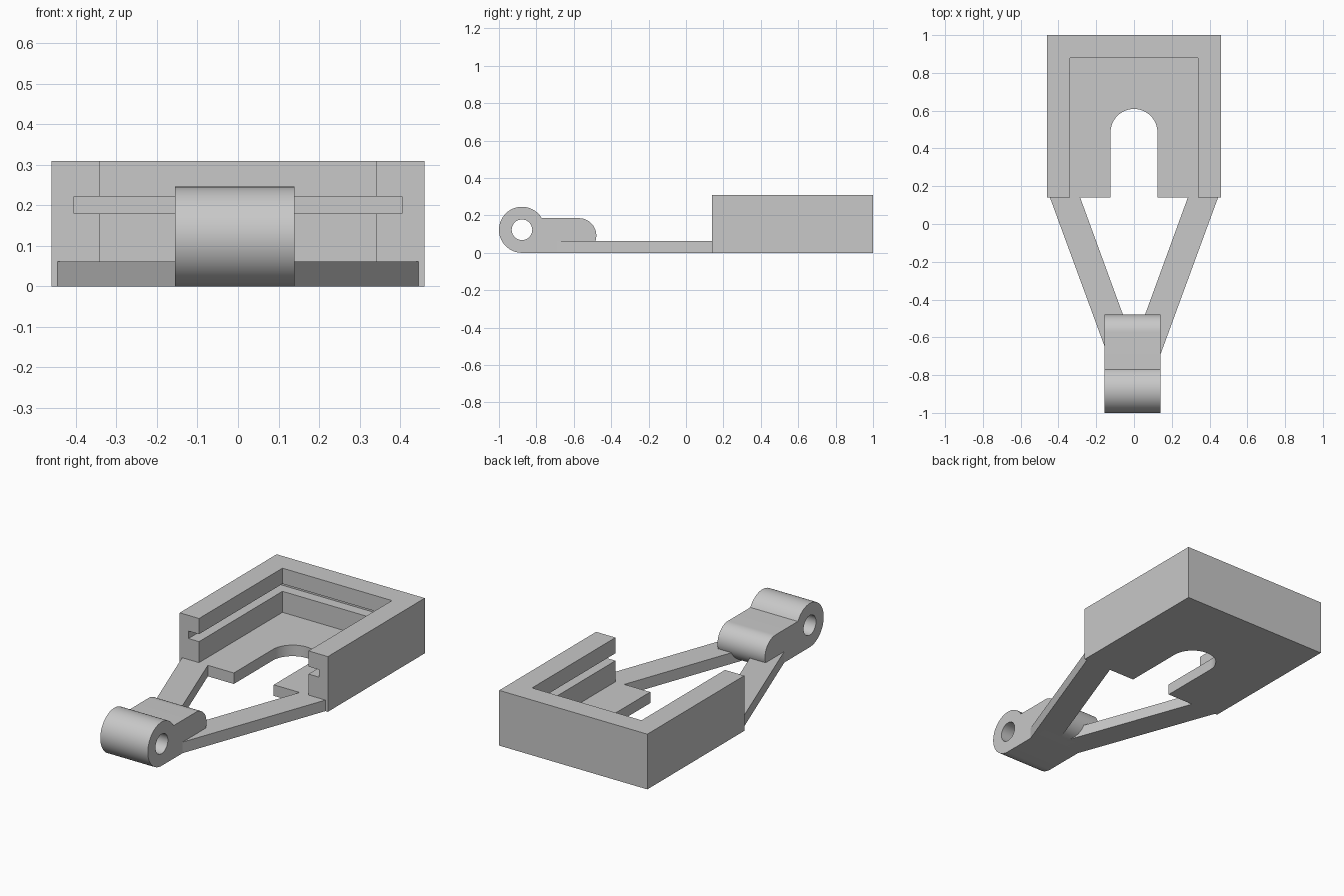
import bpy
import bmesh
from math import cos, sin, radians

cube = bpy.data.objects.get("Cube")
if cube:
    bpy.data.objects.remove(cube, do_unlink=True)

grey = bpy.data.materials.new("plain grey")
grey.use_nodes = True
grey.diffuse_color = (0.58, 0.58, 0.58, 1)
grey.node_tree.nodes["Principled BSDF"].inputs["Base Color"].default_value = grey.diffuse_color


def arc(cx, cy, r, start, end, steps):
    angles = [radians(start + (end - start) * i / steps) for i in range(steps + 1)]
    return [(cx + r * cos(a), cy + r * sin(a)) for a in angles]


def prism(name, outline, low, high, axis="Z"):
    """Extrude a 2D outline along Z (outline in xy) or X (outline in yz)."""
    bm = bmesh.new()
    place = (lambda p: (p[0], p[1], low)) if axis == "Z" else (lambda p: (low, p[0], p[1]))
    face = bm.faces.new([bm.verts.new(place(p)) for p in outline])
    out = bmesh.ops.extrude_face_region(bm, geom=[face])
    d = high - low
    bmesh.ops.translate(bm, vec=(0, 0, d) if axis == "Z" else (d, 0, 0),
                        verts=[v for v in out["geom"] if isinstance(v, bmesh.types.BMVert)])
    bmesh.ops.recalc_face_normals(bm, faces=bm.faces)
    mesh = bpy.data.meshes.new(name)
    bm.to_mesh(mesh)
    bm.free()
    mesh.materials.append(grey)
    ob = bpy.data.objects.new(name, mesh)
    bpy.context.collection.objects.link(ob)
    return ob


def rect(x, y0, y1):
    return [(-x, y0), (x, y0), (x, y1), (-x, y1)]


def cut(ob, cutter):
    cutter.hide_render = True
    mod = ob.modifiers.new("cut", "BOOLEAN")
    mod.operation = "DIFFERENCE"
    mod.solver = "EXACT"
    mod.object = cutter
    select(ob)
    bpy.ops.object.modifier_apply(modifier=mod.name)
    bpy.data.objects.remove(cutter, do_unlink=True)


def select(ob):
    bpy.ops.object.select_all(action="DESELECT")
    ob.select_set(True)
    bpy.context.view_layer.objects.active = ob


def smooth(ob):
    select(ob)
    bpy.ops.object.shade_smooth_by_angle(angle=radians(30))


FRONT, FLOOR = 0.14, 0.062

# Open-fronted tray with a sliding groove and an arched slot in the floor
tray = prism("tray", rect(0.46, FRONT, 1), 0, 0.31)
cut(tray, prism("pocket_cutter", rect(0.34, 0, 0.88), FLOOR, 0.4))
cut(tray, prism("groove_cutter", rect(0.405, 0, 0.94), 0.18, 0.222))
slot = [(-0.124, 0), (0.124, 0)] + arc(0, 0.485, 0.124, 0, 180, 32)
cut(tray, prism("slot_cutter", slot, -0.1, 0.1))
smooth(tray)

# Two flat arms converging on the hinge
for side, name in ((1, "left_arm"), (-1, "right_arm")):
    plan = [(0.445, FRONT), (0.285, FRONT), (0, -0.64), (0, -0.77), (0.111, -0.77)]
    prism(name, [(side * x, y) for x, y in plan], 0, FLOOR)

# Hinge knuckle with rounded neck and a pin hole
profile = arc(-0.877, 0.123, 0.123, 30.2, 270, 48) + arc(-0.572, 0.0925, 0.0925, -90, 90, 32)
hinge = prism("hinge_knuckle", profile, -0.155, 0.14, "X")
cut(hinge, prism("pin_cutter", arc(-0.877, 0.123, 0.055, 0, 348.75, 31), -0.3, 0.3, "X"))
smooth(hinge)
